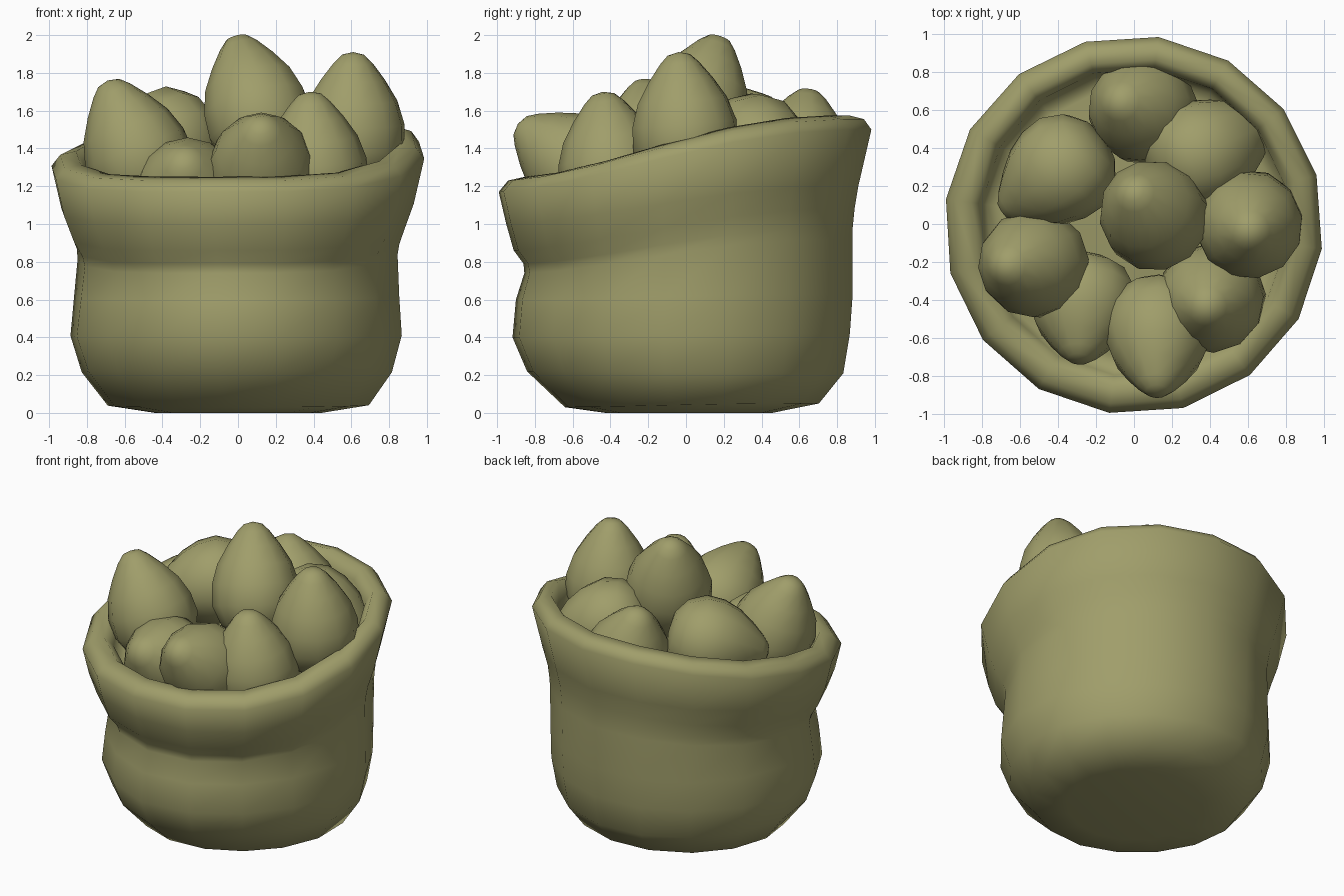
import bpy, bmesh, math
from mathutils import Vector

cube = bpy.data.objects.get("Cube")
if cube:
    bpy.data.objects.remove(cube, do_unlink=True)

olive = bpy.data.materials.new("olive")
olive.use_nodes = True
COLOUR = (0.35, 0.34, 0.145, 1)
olive.diffuse_color = COLOUR
olive.node_tree.nodes["Principled BSDF"].inputs["Base Color"].default_value = COLOUR


def skin(name, rings, start, end):
    """Join rings of points into a closed smooth surface with a pole at each end."""
    bm = bmesh.new()
    loops = [[bm.verts.new(p) for p in ring] for ring in rings]
    first, last = bm.verts.new(start), bm.verts.new(end)
    n = len(loops[0])
    for i in range(n):
        j = (i + 1) % n
        for a, b in zip(loops, loops[1:]):
            bm.faces.new((a[i], a[j], b[j], b[i]))
        bm.faces.new((first, loops[0][j], loops[0][i]))
        bm.faces.new((last, loops[-1][i], loops[-1][j]))
    bmesh.ops.recalc_face_normals(bm, faces=bm.faces)
    for f in bm.faces:
        f.smooth = True
    mesh = bpy.data.meshes.new(name)
    bm.to_mesh(mesh)
    bm.free()
    mesh.materials.append(olive)
    obj = bpy.data.objects.new(name, mesh)
    bpy.context.collection.objects.link(obj)
    return obj


# Sack: outer wall, rolled rim, inner wall, filling; (radius, z) at the front
# and at the back, sideways width factor, pinch of the front corners
SACK = [
    ((.43, 0), (.46, 0), 1, 0),
    ((.65, .03), (.71, .05), 1.03, .02),
    ((.86, .22), (.84, .21), .98, .05),
    ((.94, .40), (.875, .42), .98, .055),
    ((.92, .60), (.89, .63), .965, .05),
    ((.87, .74), (.89, .92), .975, .03),
    ((.87, .79), (.89, .98), .98, .01),
    ((.92, .86), (.90, 1.08), .98, 0),
    ((.96, 1.0), (.92, 1.2), 1, 0),
    ((1.0, 1.17), (.99, 1.5), 1, 0),
    ((.95, 1.23), (.95, 1.555), 1, 0),
    ((.86, 1.25), (.87, 1.575), 1, 0),
    ((.80, 1.19), (.82, 1.49), 1, 0),
    ((.77, 1.1), (.79, 1.27), 1, 0),
    ((.70, 1.12), (.72, 1.27), 1, 0),
]
SIDES = 16
rings = []
for front, back, width, pinch in SACK:
    ring = []
    for k in range(SIDES):
        a = math.tau * k / SIDES + math.radians(15)
        c, s = math.cos(a), math.sin(a)
        t = (1 + s + 0.18 * c) / 2
        if s > 0 > c:                     # rim sags at the back left corner
            t += 0.24 * s * c
        t = min(max(t, 0), 1)
        r, z = Vector(front).lerp(Vector(back), t * t * (3 - 2 * t))
        if s < 0:
            r *= 1 - pinch * abs(2 * s * c)
        ring.append((r * width * c, r * s, z))
    rings.append(ring)
skin("sack", rings, (0, 0, 0), (0, 0, 1.2))

# Fruit: egg shape with a blunt nub, (fraction along axis, radius)
FRUIT = [(.03, .14), (.13, .23), (.3, .285), (.48, .28), (.65, .24),
         (.8, .172), (.92, .105), (.98, .06)]


def fruit(name, base, tip):
    base, tip = Vector(base), Vector(tip)
    turn = (tip - base).to_track_quat('Z', 'Y')
    rings = []
    for t, r in FRUIT:
        c = base.lerp(tip, t)
        rings.append([c + turn @ Vector((r * math.cos(math.tau * k / 12),
                                         r * math.sin(math.tau * k / 12), 0))
                      for k in range(12)])
    return skin(name, rings, base, tip)


# Heap of fruit, each given by its base and its tip
fruit("back_fruit", (.13, .57, 1.07), (-.09, .65, 1.71))
fruit("back_left_side_fruit", (-.17, .44, 1.5), (-.69, .06, 1.34))
fruit("left_side_fruit", (-.42, -.2, 1.08), (-.69, -.22, 1.76))
fruit("middle_fruit", (.18, -.04, 1.3), (-.01, .18, 1.995))
fruit("right_side_fruit", (.6, .02, 1.18), (.61, -.04, 1.91))
fruit("back_right_side_fruit", (.12, .27, 1.53), (.7, .52, 1.2))
fruit("front_right_side_fruit", (.42, -.36, 1.0), (.38, -.44, 1.7))
fruit("front_fruit", (.13, -.33, 1.13), (.12, -.89, 1.53))
fruit("front_left_side_fruit", (-.25, -.2, 1.06), (-.29, -.72, 1.35))
